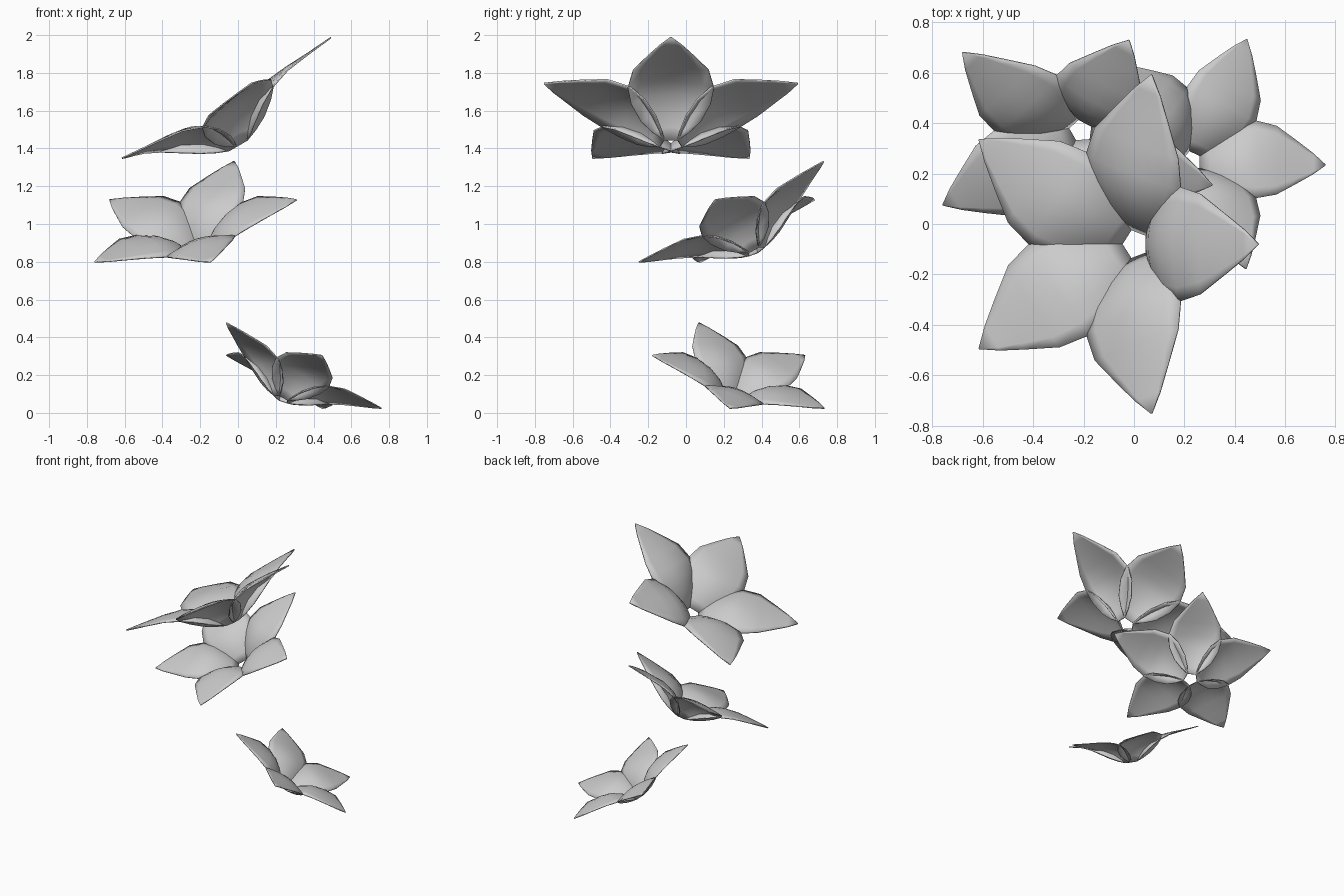
import bpy, bmesh
from math import radians
from mathutils import Matrix, Vector

if "Cube" in bpy.data.objects:
    bpy.data.objects.remove(bpy.data.objects["Cube"])

# Petal rows: distance along, half width, centre height, edge height
ROWS = [(.05, .036, .000, .000), (.085, .095, .060, .025), (.135, .158, .125, .065),
        (.215, .210, .190, .125), (.300, .228, .220, .175), (.420, .200, .232, .215),
        (.545, .120, .238, .232), (.635, .060, .244, .242), (.706, .002, .250, .250)]
COLS = 8


def add_petal(bm, angle):
    """One arched petal, turned about the flower axis."""
    turn = Matrix.Rotation(angle, 3, 'Z')
    grid = []
    for along, half, mid, edge in ROWS:
        row = []
        for i in range(COLS + 1):
            t = 2 * i / COLS - 1
            # the base row and sides curve gently toward the flower centre
            row.append(bm.verts.new(turn @ Vector((along, half * t, mid - (mid - edge) * t * t))))
        grid.append(row)
    for a, b in zip(grid, grid[1:]):
        for i in range(COLS):
            bm.faces.new((a[i], b[i], b[i + 1], a[i + 1]))


def make_flower(name, base, scale, heading):
    bm = bmesh.new()
    for k in range(5):
        add_petal(bm, radians(72 * k))
    bmesh.ops.recalc_face_normals(bm, faces=bm.faces)
    # tilt by 30 degrees, turn and place
    bm.transform(Matrix.Translation(base)
                 @ Matrix.Rotation(radians(heading), 4, 'Z')
                 @ Matrix.Rotation(radians(-30), 4, 'Y')
                 @ Matrix.Scale(scale, 4))
    mesh = bpy.data.meshes.new(name)
    bm.to_mesh(mesh)
    bm.free()
    obj = bpy.data.objects.new(name, mesh)
    bpy.context.collection.objects.link(obj)
    thick = obj.modifiers.new("thickness", 'SOLIDIFY')
    thick.thickness = 0.008 * scale
    thick.offset = 0
    bpy.ops.object.select_all(action='DESELECT')
    obj.select_set(True)
    bpy.context.view_layer.objects.active = obj
    bpy.ops.object.shade_smooth_by_angle(angle=radians(40))


# Three flowers, large to small, from top to bottom
make_flower("top_flower", (.006, -.08, 1.418), 1.0, 0)
make_flower("middle_flower", (-.21, .37, .856), .835, 62)
make_flower("bottom_flower", (.23, .25, .073), .71, 212)
